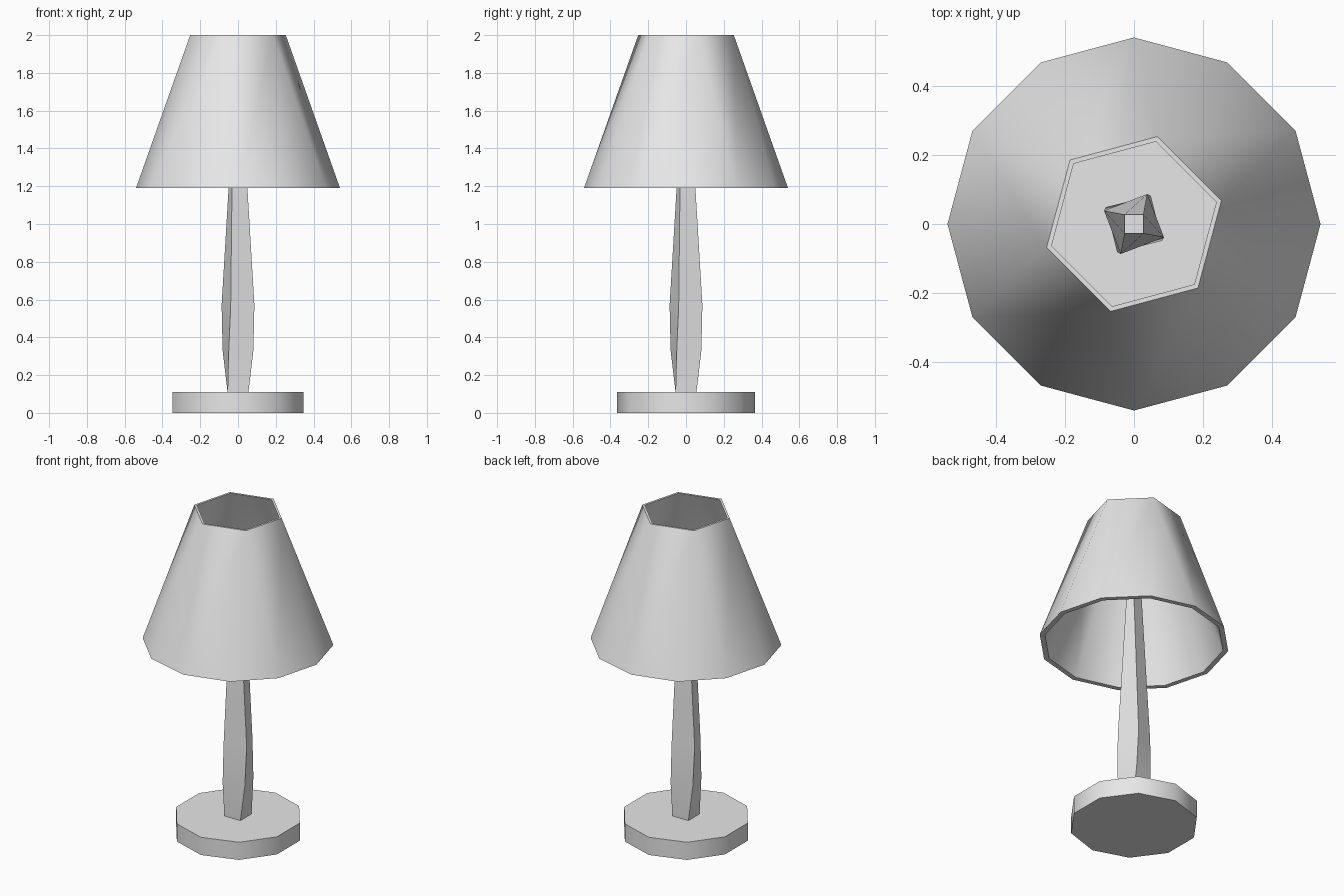
import bpy
import bmesh
from math import cos, sin, radians, tau

# remove the default cube only
cube = bpy.data.objects.get("Cube")
if cube:
    bpy.data.objects.remove(cube, do_unlink=True)

grey = bpy.data.materials.new("light_grey")
grey.use_nodes = True
colour = (0.8, 0.8, 0.8, 1)
grey.diffuse_color = colour
grey.node_tree.nodes["Principled BSDF"].inputs["Base Color"].default_value = colour


def ring(bm, sides, radius, z, turn):
    """Regular polygon of vertices, first corner at the angle turn (degrees)."""
    angles = [radians(turn) + tau * i / sides for i in range(sides)]
    return [bm.verts.new((radius * cos(a), radius * sin(a), z)) for a in angles]


def bridge(bm, lower, upper):
    """Quads between two rings with equal corner counts."""
    n = len(lower)
    for i in range(n):
        j = (i + 1) % n
        bm.faces.new((lower[i], lower[j], upper[j], upper[i]))


def finish(bm, name):
    bmesh.ops.recalc_face_normals(bm, faces=bm.faces)
    mesh = bpy.data.meshes.new(name)
    bm.to_mesh(mesh)
    bm.free()
    mesh.materials.append(grey)
    obj = bpy.data.objects.new(name, mesh)
    bpy.context.collection.objects.link(obj)
    bpy.ops.object.select_all(action="DESELECT")
    obj.select_set(True)
    bpy.context.view_layer.objects.active = obj
    bpy.ops.object.shade_smooth_by_angle(angle=radians(40))
    return obj


def column(name, sides, sections):
    """Closed column through (radius, z, turn) sections."""
    bm = bmesh.new()
    rings = [ring(bm, sides, *s) for s in sections]
    for lower, upper in zip(rings, rings[1:]):
        bridge(bm, lower, upper)
    bm.faces.new(rings[0])
    bm.faces.new(rings[-1])
    return finish(bm, name)


def shade_wall(bm, bottom_radius, top_radius):
    """Wall from a twelve-sided bottom to a six-sided top."""
    bottom = ring(bm, 12, bottom_radius, 1.19, 0)
    top = ring(bm, 6, top_radius, 2.0, 15)
    for i in range(6):
        b = [bottom[(2 * i + k) % 12] for k in range(3)]
        t, t_next = top[i], top[(i + 1) % 6]
        bm.faces.new((b[0], b[1], t))
        bm.faces.new((b[1], b[2], t_next, t))
    return bottom, top


# round foot
column("base", 10, [(0.365, 0, 90), (0.365, 0.11, 90)])

# slightly twisted square stem, widest in its lower half
column("stem", 4, [
    (0.078, 0.11, 45),
    (0.095, 0.33, 59),
    (0.095, 0.57, 66),
    (0.039, 1.56, 45),
])

# open lampshade with wall thickness
bm = bmesh.new()
outer_bottom, outer_top = shade_wall(bm, 0.54, 0.262)
inner_bottom, inner_top = shade_wall(bm, 0.51, 0.247)
bridge(bm, outer_bottom, inner_bottom)
bridge(bm, outer_top, inner_top)
finish(bm, "lampshade")
